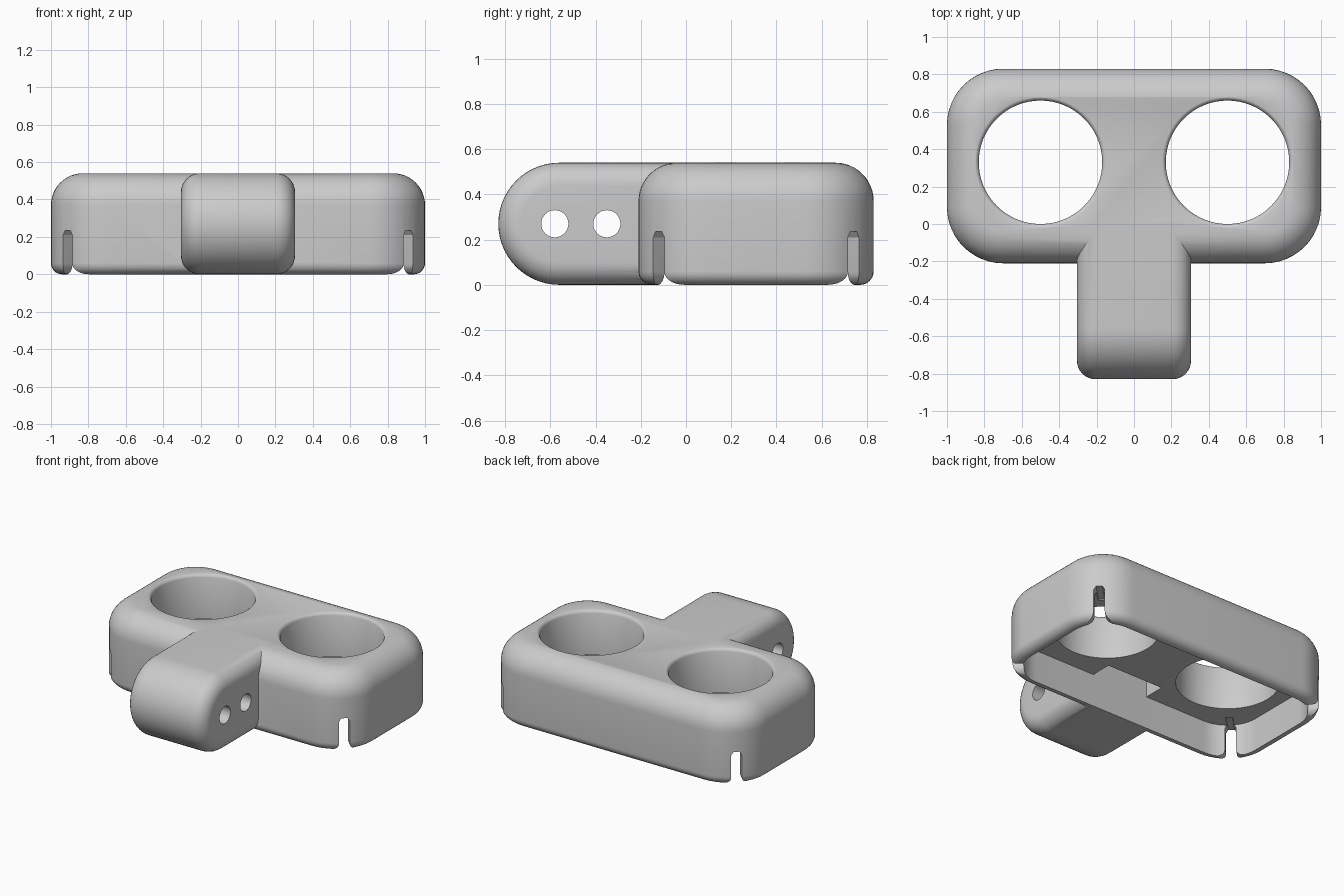
import bpy, bmesh
from math import sin, cos, pi, radians
from mathutils import Matrix

if "Cube" in bpy.data.objects:
    bpy.data.objects.remove(bpy.data.objects["Cube"], do_unlink=True)

grey = bpy.data.materials.new("plain grey")
grey.use_nodes = True
colour = (0.6, 0.6, 0.6, 1)
grey.diffuse_color = colour
grey.node_tree.nodes["Principled BSDF"].inputs["Base Color"].default_value = colour

CX, CY = 0.0, 0.31          # plate centre
HX, HY = 1.0, 0.52          # plate half sizes
TOP, RAD, WALL, CEIL = 0.54, 0.30, 0.07, 0.23


def loft(name, rings):
    """Closed solid through a stack of equal-length rings."""
    bm = bmesh.new()
    rows = [[bm.verts.new(p) for p in ring] for ring in rings]
    n = len(rows[0])
    for a, b in zip(rows, rows[1:]):
        for i in range(n):
            j = (i + 1) % n
            bm.faces.new((a[i], a[j], b[j], b[i]))
    bm.faces.new(rows[0][::-1])
    bm.faces.new(rows[-1])
    bmesh.ops.recalc_face_normals(bm, faces=bm.faces[:])
    mesh = bpy.data.meshes.new(name)
    bm.to_mesh(mesh)
    bm.free()
    mesh.materials.append(grey)
    obj = bpy.data.objects.new(name, mesh)
    bpy.context.scene.collection.objects.link(obj)
    return obj


def rounded_rect(inset, z, steps=12):
    """Plate outline, moved inwards by inset."""
    r = RAD - inset
    pts = []
    for k, (sx, sy) in enumerate(((1, 1), (-1, 1), (-1, -1), (1, -1))):
        for i in range(steps + 1):
            a = (k + i / steps) * pi / 2
            pts.append((CX + sx * (HX - RAD) + r * cos(a),
                        CY + sy * (HY - RAD) + r * sin(a), z))
    return pts


def circle(r, x, y, z, n=64):
    return [(x + r * cos(2 * pi * i / n), y + r * sin(2 * pi * i / n), z) for i in range(n)]


def fillet(r, steps=8):
    """(inset, height) pairs of a quarter round, from the flat face outwards."""
    return [(r - r * sin(i / steps * pi / 2), r - r * cos(i / steps * pi / 2))
            for i in range(steps + 1)]


def box(name, x0, x1, y0, y1, z0, z1):
    return loft(name, [[(x0, y0, z), (x1, y0, z), (x1, y1, z), (x0, y1, z)] for z in (z0, z1)])


def combine(target, other, operation):
    mod = target.modifiers.new(operation.lower(), 'BOOLEAN')
    mod.operation, mod.object, mod.solver = operation, other, 'EXACT'
    graph = bpy.context.evaluated_depsgraph_get()
    mesh = bpy.data.meshes.new_from_object(target.evaluated_get(graph))
    target.modifiers.clear()
    target.data = mesh
    bpy.data.objects.remove(other, do_unlink=True)


# Rounded plate
rings = [rounded_rect(d, h) for d, h in fillet(0.06)]
rings += [rounded_rect(d, TOP - h) for d, h in reversed(fillet(0.17, 12))]
holder = loft("two_hole_holder", rings)


# Front arm with a half-round nose
def arm_outline(x, inset, back=0.0, steps=28):
    r = TOP / 2 - inset
    pts = [(x, back, TOP / 2 + r)]
    for i in range(steps + 1):
        a = pi / 2 + pi * i / steps
        pts.append((x, -0.56 + r * cos(a), TOP / 2 + r * sin(a)))
    return pts + [(x, back, TOP / 2 - r)]


ARM = 0.305
arm_rings = [arm_outline(-ARM + h, d) for d, h in fillet(0.1)]
arm_rings += [arm_outline(ARM - h, d) for d, h in reversed(fillet(0.1))]
combine(holder, loft("arm", arm_rings), 'UNION')

# Open cavity underneath, with a pocket behind the arm
combine(holder, loft("cavity", [rounded_rect(WALL, z) for z in (-0.1, CEIL)]), 'DIFFERENCE')
combine(holder, box("pocket", -0.22, 0.22, CY - HY + WALL, 0.01, 0.1, 0.42), 'DIFFERENCE')

# Two large round openings with softened upper rims
for x in (-0.5, 0.5):
    rim = [circle(0.33, x, 0.33, 0.1)]
    rim += [circle(0.33 + 0.02 - d, x, 0.33, TOP - h) for d, h in
            [(0.02, 0.02), (0.014, 0.008), (0.006, 0.002), (0, 0)]]
    rim.append(circle(0.35, x, 0.33, TOP + 0.1))
    combine(holder, loft("opening", rim), 'DIFFERENCE')

# Diagonal corner slots, flared at the lower edge
half, flare = 0.035, 0.055
side = [(half + flare, -0.1)]
side += [(half + d, h) for d, h in fillet(flare, 6)]
side += [(half, CEIL - 0.02), (half - 0.015, CEIL + 0.005)]
outline = side + [(-w, z) for w, z in reversed(side)]
for sx in (-1, 1):
    for sy in (-1, 1):
        slot = loft("slot", [[(u, w, z) for w, z in outline] for u in (0.13, 0.45)])
        corner = Matrix.Translation((sx * (HX - RAD), CY + sy * (HY - RAD), 0))
        turn = Matrix.Rotation(radians(90 - 45 * sy if sx < 0 else 45 * sy)
                               + (radians(90) if sx < 0 and sy > 0 else
                                  radians(90) if sx < 0 else 0), 4, 'Z')
        slot.data.transform(corner @ turn)
        combine(holder, slot, 'DIFFERENCE')

# Two bolt holes across the arm
for y in (-0.58, -0.35):
    bolt = loft("bolt_hole", [[(x, q[0], q[1]) for q in circle(0.06, y, 0.27, 0, 32)]
                              for x in (-0.5, 0.5)])
    combine(holder, bolt, 'DIFFERENCE')

# Smooth shading with sharp creases
bpy.ops.object.select_all(action='DESELECT')
holder.select_set(True)
bpy.context.view_layer.objects.active = holder
bpy.ops.object.shade_smooth_by_angle(angle=radians(30))
